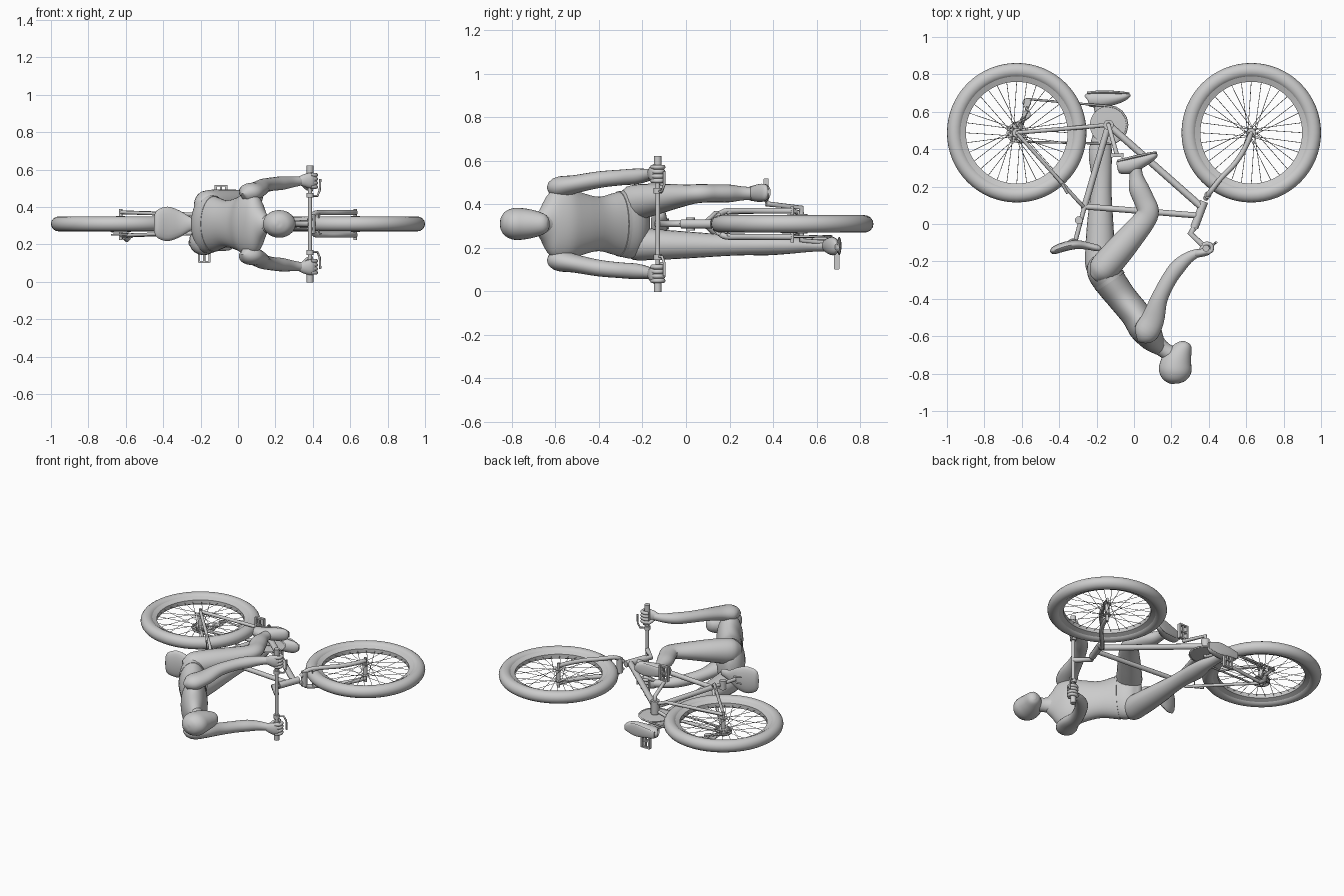
import bpy, bmesh, math
from mathutils import Vector

if "Cube" in bpy.data.objects:
    bpy.data.objects.remove(bpy.data.objects["Cube"])

C = 0.31                      # z of the bicycle's middle plane
HUB_Y, HUB_X = 0.488, 0.627
BB = (-0.136, 0.53)
SIDES = (("upper", 1), ("lower", -1))


def finish(bm, name, angle=50):
    bmesh.ops.recalc_face_normals(bm, faces=bm.faces)
    me = bpy.data.meshes.new(name)
    bm.to_mesh(me)
    bm.free()
    ob = bpy.data.objects.new(name, me)
    bpy.context.collection.objects.link(ob)
    bpy.ops.object.select_all(action='DESELECT')
    ob.select_set(True)
    bpy.context.view_layer.objects.active = ob
    bpy.ops.object.shade_smooth_by_angle(angle=math.radians(angle))
    return ob


def spline(rows, steps):
    """Catmull-Rom interpolation of equally long rows of numbers."""
    out, n = [], len(rows)
    for i in range(n - 1):
        a, b, c, d = (rows[max(0, min(n - 1, i + k))] for k in (-1, 0, 1, 2))
        for s in range(steps):
            t = s / steps
            out.append([0.5 * (2 * q + (r - p) * t + (2 * p - 5 * q + 4 * r - w) * t * t
                               + (3 * q - p - 3 * r + w) * t ** 3)
                        for p, q, r, w in zip(a, b, c, d)])
    return out + [list(rows[-1])]


def loft(name, rows, steps=4, n=20):
    """Elliptical skin through rows of x, y, z, in-plane radius, z radius."""
    rows = spline(rows, steps)
    bm, rings = bmesh.new(), []
    for i, (x, y, z, ra, rb) in enumerate(rows):
        t = (Vector(rows[min(i + 1, len(rows) - 1)][:3]) - Vector(rows[max(i - 1, 0)][:3])).normalized()
        u = Vector((0, 0, 1)).cross(t).normalized()
        v = t.cross(u)
        rings.append([bm.verts.new(Vector((x, y, z)) + u * max(ra, .002) * math.cos(a) + v * max(rb, .002) * math.sin(a))
                      for a in (2 * math.pi * k / n for k in range(n))])
    for r, s in zip(rings, rings[1:]):
        for k in range(n):
            bm.faces.new((r[k], r[(k + 1) % n], s[(k + 1) % n], s[k]))
    bm.faces.new(rings[0])
    bm.faces.new(rings[-1])
    return finish(bm, name)


def tubes(name, paths, r, smooth=0, res=3, cyclic=False):
    """Round tubes along point paths."""
    cu = bpy.data.curves.new(name, 'CURVE')
    cu.dimensions, cu.bevel_depth, cu.bevel_resolution, cu.use_fill_caps = '3D', r, res, True
    for p in paths:
        p = spline(p, smooth) if smooth else p
        sp = cu.splines.new('POLY')
        sp.points.add(len(p) - 1)
        for q, co in zip(sp.points, p):
            q.co = (*co, 1)
        sp.use_cyclic_u = cyclic
        sp.use_smooth = True
    ob = bpy.data.objects.new(name, cu)
    bpy.context.collection.objects.link(ob)
    return ob


def lathe(name, x, y, profile, n=48, closed=False):
    """Turn (radius, z offset) points about an axis parallel to z."""
    bm = bmesh.new()
    rings = [[bm.verts.new((x + r * math.cos(a), y + r * math.sin(a), C + z))
              for a in (2 * math.pi * k / n for k in range(n))] for r, z in profile]
    pairs = list(zip(rings, rings[1:])) + ([(rings[-1], rings[0])] if closed else [])
    for r, s in pairs:
        for k in range(n):
            bm.faces.new((r[k], r[(k + 1) % n], s[(k + 1) % n], s[k]))
    if not closed:
        bm.faces.new(rings[0])
        bm.faces.new(rings[-1])
    return finish(bm, name, 35)


def disc(name, x, y, r, z0, z1, n=32):
    return lathe(name, x, y, [(r, z0), (r, z1)], n)


def box(name, loc, size):
    bm = bmesh.new()
    bmesh.ops.create_cube(bm, size=1)
    for v in bm.verts:
        v.co = Vector(loc) + Vector(v.co[i] * size[i] for i in range(3))
    return finish(bm, name)


# Wheels: tyre, rim, hub and crossed spokes
for label, x in (("rear", -HUB_X), ("front", HUB_X)):
    tyre = [(.332 + .041 * math.cos(a), .040 * math.sin(a)) for a in (math.pi * k / 8 for k in range(16))]
    lathe(label + "_tyre", x, HUB_Y, tyre, 64, True)
    lathe(label + "_rim", x, HUB_Y, [(.272, -.014), (.302, -.026), (.302, .026), (.272, .014)], 64, True)
    lathe(label + "_hub", x, HUB_Y, [(.009, -.085), (.009, -.042), (.024, -.042), (.024, -.036), (.013, -.033),
                                     (.013, .033), (.024, .036), (.024, .042), (.009, .042), (.009, .08)], 20)
    spokes = []
    for k in range(32):
        a = 2 * math.pi * k / 32
        b = a + (0.9 if k % 4 < 2 else -0.9)
        spokes.append([(x + .022 * math.cos(b), HUB_Y + .022 * math.sin(b), C + (.039 if k % 2 else -.039)),
                       (x + .275 * math.cos(a), HUB_Y + .275 * math.sin(a), C)])
    tubes(label + "_spokes", spokes, .0016, res=0)

# Frame
tubes("seat_tube", [[(*BB, C), (-.268, .08, C)]], .017)
tubes("top_tube", [[(-.272, .094, C), (.345, .045, C)]], .016)
tubes("down_tube", [[(*BB, C), (.362, .09, C)]], .019)
tubes("head_tube", [[(.322, -.02, C), (.375, .12, C)]], .022)
tubes("seat_stays", [[(-.272, .094, C + s * .012), (-.31, .135, C + s * .05), (-HUB_X, HUB_Y, C + s * .062)] for _, s in SIDES], .010)
tubes("chain_stays", [[(*BB, C + s * .02), (-.22, .522, C + s * .05), (-HUB_X, HUB_Y, C + s * .062)] for _, s in SIDES], .011)
disc("bottom_bracket", *BB, .027, -.045, .045)

# Fork, stem and handlebar
tubes("fork", [[(.382, .135, C + s * .02), (.41, .175, C + s * .056), (.465, .245, C + s * .06), (.545, .33, C + s * .06),
                (.60, .42, C + s * .06), (HUB_X, HUB_Y, C + s * .06)] for _, s in SIDES], .014, 4)
tubes("fork_crown", [[(.395, .155, C - .05), (.395, .155, C + .05)]], .019)
tubes("stem", [[(.322, -.02, C), (.302, -.05, C), (.385, -.13, C)]], .016)
tubes("handlebar", [[(.385, -.13, .02), (.385, -.13, .60)]], .011)
for label, s in SIDES:
    disc(label + "_grip", .385, -.13, .018, s * .19, s * .312, 20)
    tubes(label + "_brake_lever", [[(.385, -.13, C + s * .15), (.425, -.11, C + s * .15),
                                    (.437, -.10, C + s * .18), (.44, -.10, C + s * .24)]], .006)
    disc(label + "_lever_clamp", .385, -.13, .019, s * .14, s * .165, 16)

# Rim brakes
for label, x, y, dx, dy in (("rear", -.385, .215, .03, -.05), ("front", .462, .242, -.03, -.05)):
    tubes(label + "_brake_arms", [[(x, y, C + s * .066), (x + dx, y + dy, C + s * .05)] for _, s in SIDES], .008)
    tubes(label + "_brake_cable", [[(x + dx, y + dy, C - .05), (x + dx, y + dy, C + .05)]], .003)

# Saddle and post
tubes("seat_post", [[(-.265, .09, C), (-.312, -.085, C)]], .012)
disc("seat_clamp", -.295, .02, .021, -.03, .03, 16)
tubes("saddle_rails", [[(-.39, -.115, C + s * .025), (-.33, -.082, C + s * .02), (-.22, -.115, C + s * .01)] for _, s in SIDES], .005)
loft("saddle", [(-.448, -.145, C, .006, .045), (-.43, -.142, C, .02, .075), (-.375, -.122, C, .025, .092),
                (-.31, -.11, C, .024, .07), (-.25, -.117, C, .02, .035), (-.19, -.13, C, .016, .022), (-.175, -.13, C, .004, .008)])

# Drivetrain on the lower side
lathe("chainring", *BB, [(.055, -.064), (.10, -.061), (.10, -.056), (.055, -.054)])
for k in range(5):
    disc("cassette_%d" % (k + 1), -HUB_X, HUB_Y, .054 - .006 * k, -.042 - .005 * k, -.039 - .005 * k)
px, py = -.57, .648
for n, (x, y) in enumerate(((px, py), (-.578, .585))):
    disc("pulley_%d" % (n + 1), x, y, .02, -.06, -.052, 16)
tubes("derailleur_cage", [[(-.605, .52, C - .068), (-.578, .585, C - .068), (px, py, C - .068)]], .009)
tubes("derailleur_body", [[(-.61, .50, C - .068), (-.595, .56, C - .085), (-.578, .585, C - .065)]], .013)
arc = lambda x, y, r, a, b: [(x + r * math.cos(math.radians(a + (b - a) * k / 8)),
                              y + r * math.sin(math.radians(a + (b - a) * k / 8)), C - .058) for k in range(9)]
tubes("chain", [arc(*BB, .10, 90, -90) + arc(-HUB_X, HUB_Y, .048, -90, -250)
                + arc(-.578, .585, .02, -60, 40) + arc(px, py, .02, 200, 90)], .006, res=1, cyclic=True)

# Cranks and pedals
for label, s in SIDES:
    x, y = BB[0] + s * .045, BB[1] - s * .162
    tubes(label + "_crank", [[(*BB, C + s * .045), (*BB, C + s * .075), (x, y, C + s * .092)]], .012)
    tubes(label + "_pedal_axle", [[(x, y, C + s * .085), (x, y, C + s * .205)]], .006)
    for k in (-1, 1):
        box("%s_pedal_bar_%d" % (label, k), (x + k * .028, y, C + s * .157), (.012, .024, .10))
    for z in (.11, .157, .204):
        box("%s_pedal_rib_%d" % (label, z * 1000), (x, y, C + s * z), (.056, .02, .010))

# Rider's body
loft("torso", [(-.20, -.17, C, .02, .05), (-.19, -.20, C, .065, .12), (-.165, -.25, C, .088, .158), (-.12, -.32, C, .086, .145),
               (-.06, -.40, C, .080, .125), (.01, -.485, C, .080, .145), (.055, -.555, C, .084, .172),
               (.095, -.615, C, .068, .15), (.125, -.65, C, .05, .085), (.15, -.675, C, .035, .045)], n=32)
loft("shorts_hem", [(-.135, -.295, C, .090, .152), (-.125, -.31, C, .090, .150)], 1, 32)
loft("neck", [(.09, -.61, C, .06, .07), (.15, -.665, C, .043, .048), (.22, -.71, C, .045, .045)])
loft("head", [(.283, -.632, C, .015, .02), (.275, -.648, C, .038, .042), (.25, -.69, C, .063, .06), (.228, -.74, C, .083, .071),
              (.218, -.79, C, .086, .073), (.212, -.83, C, .064, .056), (.21, -.85, C, .03, .028), (.21, -.855, C, .004, .004)], n=28)

# Arms and hands
for label, s in SIDES:
    loft(label + "_arm", [(.035, -.615, C + s * .14, .02, .03), (.06, -.585, C + s * .165, .065, .05), (.10, -.51, C + s * .182, .062, .042),
                          (.135, -.40, C + s * .203, .045, .038), (.185, -.30, C + s * .213, .041, .036), (.235, -.23, C + s * .218, .041, .036),
                          (.29, -.18, C + s * .224, .031, .029), (.345, -.152, C + s * .23, .021, .023)])
    loft(label + "_hand", [(.325, -.16, C + s * .228, .020, .022), (.355, -.155, C + s * .232, .022, .034),
                           (.39, -.148, C + s * .232, .020, .042), (.41, -.14, C + s * .232, .012, .038)])
    tubes(label + "_fingers", [[(.39, -.155, z), (.415, -.14, z), (.412, -.112, z), (.385, -.105, z), (.368, -.115, z)]
                               for z in (C + s * (.198 + .021 * k) for k in range(4))], .011, 3)
    tubes(label + "_thumb", [[(.35, -.15, C + s * .21), (.37, -.12, C + s * .19), (.40, -.11, C + s * .185)]], .011, 3)

# Bent upper leg, straight lower leg
loft("upper_leg", [(-.215, -.29, .40, .03, .04), (-.175, -.25, .405, .075, .08), (-.10, -.165, .42, .078, .075), (-.01, -.06, .435, .069, .058),
                   (.055, .02, .445, .061, .046), (.075, .07, .45, .058, .043), (.055, .125, .45, .055, .041), (.025, .195, .45, .053, .041),
                   (.012, .26, .45, .036, .032), (.008, .325, .45, .031, .028)])
loft("lower_leg", [(-.185, -.285, .22, .03, .04), (-.185, -.24, .22, .072, .075), (-.182, -.13, .215, .078, .07), (-.18, .03, .213, .068, .06),
                   (-.175, .17, .212, .055, .05), (-.175, .27, .212, .055, .046), (-.18, .38, .212, .062, .046), (-.172, .48, .211, .048, .038),
                   (-.178, .58, .21, .034, .028), (-.182, .66, .21, .034, .028)])

# Shoes with soles
loft("upper_shoe", [(-.09, .305, .45, .02, .02), (-.078, .307, .45, .038, .032), (-.02, .315, .45, .045, .036),
                    (.05, .342, .452, .035, .042), (.105, .364, .455, .02, .036), (.124, .372, .456, .006, .015)])
loft("lower_shoe", [(-.25, .665, .21, .02, .02), (-.24, .667, .21, .038, .032), (-.18, .665, .21, .043, .036),
                    (-.10, .672, .208, .033, .042), (-.045, .683, .205, .02, .036), (-.02, .69, .204, .006, .015)])
loft("upper_sole", [(-.088, .335, .45, .008, .025), (-.02, .352, .45, .009, .034), (.06, .37, .452, .009, .042), (.12, .383, .456, .006, .02)])
loft("lower_sole", [(-.25, .70, .21, .008, .025), (-.18, .705, .21, .009, .034), (-.10, .703, .208, .009, .042), (-.025, .698, .204, .006, .02)])
